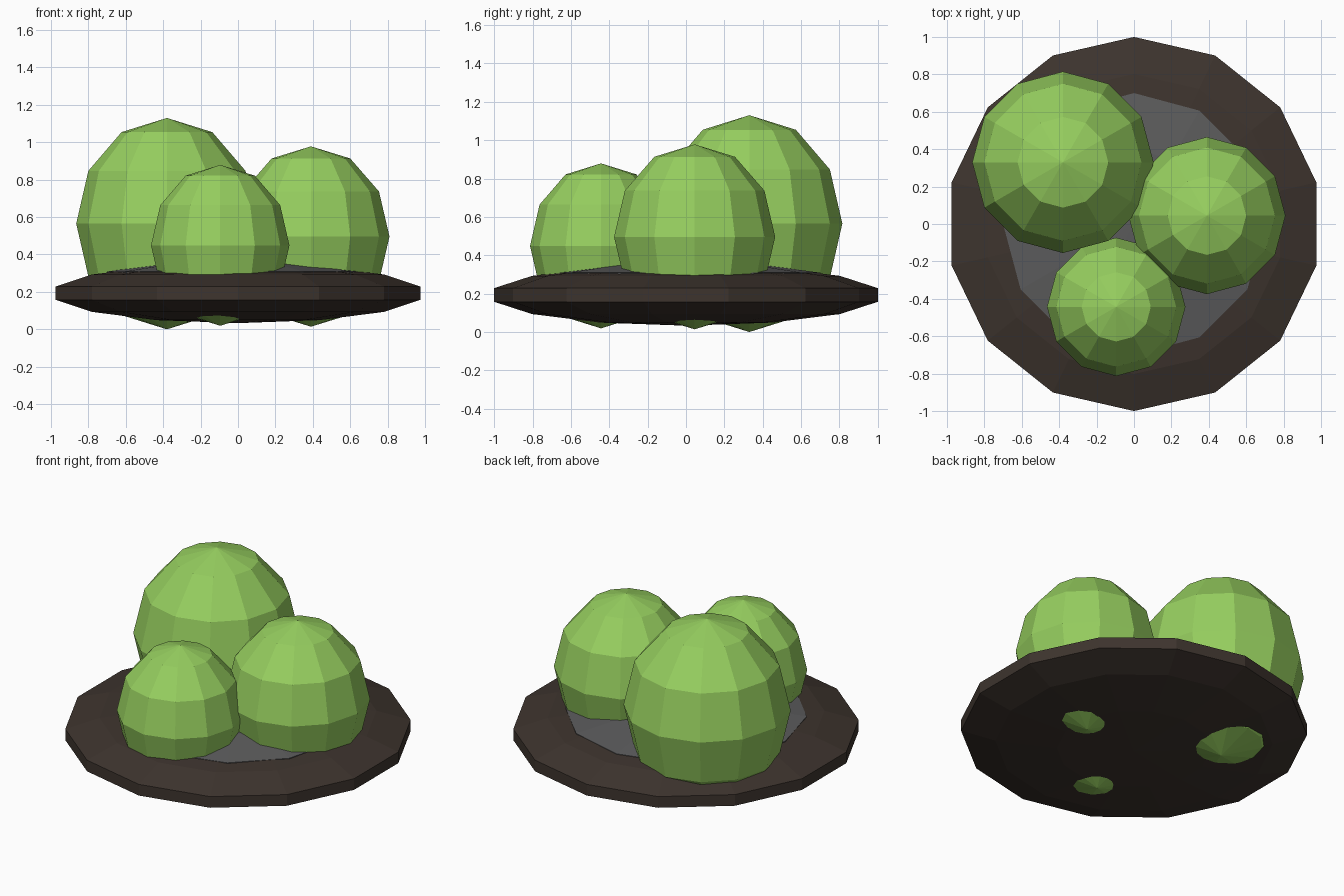
import bpy
import bmesh
from mathutils import Matrix

cube = bpy.data.objects.get("Cube")
if cube:
    bpy.data.objects.remove(cube, do_unlink=True)


def material(name, color):
    mat = bpy.data.materials.new(name)
    mat.use_nodes = True
    mat.diffuse_color = (*color, 1)
    bsdf = mat.node_tree.nodes["Principled BSDF"]
    bsdf.inputs["Base Color"].default_value = (*color, 1)
    bsdf.inputs["Roughness"].default_value = 0.9
    return mat


def finish(name, bm, mat):
    bmesh.ops.recalc_face_normals(bm, faces=bm.faces)
    mesh = bpy.data.meshes.new(name)
    bm.to_mesh(mesh)
    bm.free()
    mesh.materials.append(mat)
    obj = bpy.data.objects.new(name, mesh)
    bpy.context.collection.objects.link(obj)
    return obj


def ball(name, center, radius, height, segments, rings, mat):
    """Flat-shaded ellipsoid with the given radius and half height."""
    bm = bmesh.new()
    bmesh.ops.create_uvsphere(bm, u_segments=segments, v_segments=rings, radius=1)
    bm.transform(Matrix.Translation(center) @ Matrix.Diagonal((radius, radius, height, 1)))
    return finish(name, bm, mat)


def frustum(bm, r_low, r_high, z_low, z_high, sides):
    bmesh.ops.create_cone(bm, cap_ends=False, segments=sides, radius1=r_low,
                          radius2=r_high, depth=z_high - z_low,
                          matrix=Matrix.Translation((0, 0, (z_low + z_high) / 2)))


green = material("leaf green", (0.305, 0.62, 0.114))
brown = material("dark brown", (0.047, 0.034, 0.027))
gray = material("stone gray", (0.105, 0.105, 0.107))

# Flattened base; an odd ring count leaves a straight rim
ball("base", (0, 0, 0.193), 1.0257, 0.16, 14, 7, brown)

# Shallow stone mound on top of the base
bm = bmesh.new()
profile = [(0.7, 0.22), (0.7, 0.309), (0.4, 0.35), (0, 0.363)]
for (r1, z1), (r2, z2) in zip(profile, profile[1:]):
    frustum(bm, r1, r2, z1, z2, 12)
bmesh.ops.remove_doubles(bm, verts=bm.verts, dist=0.0005)
finish("stone_mound", bm, gray)

# Three round bushes, whose tips poke through the underside
ball("large_bush", (-0.38, 0.33, 0.565), 0.485, 0.565, 12, 6, green)
ball("medium_bush", (0.39, 0.045, 0.496), 0.42, 0.482, 12, 6, green)
ball("small_bush", (-0.095, -0.443, 0.449), 0.37, 0.43, 12, 6, green)
